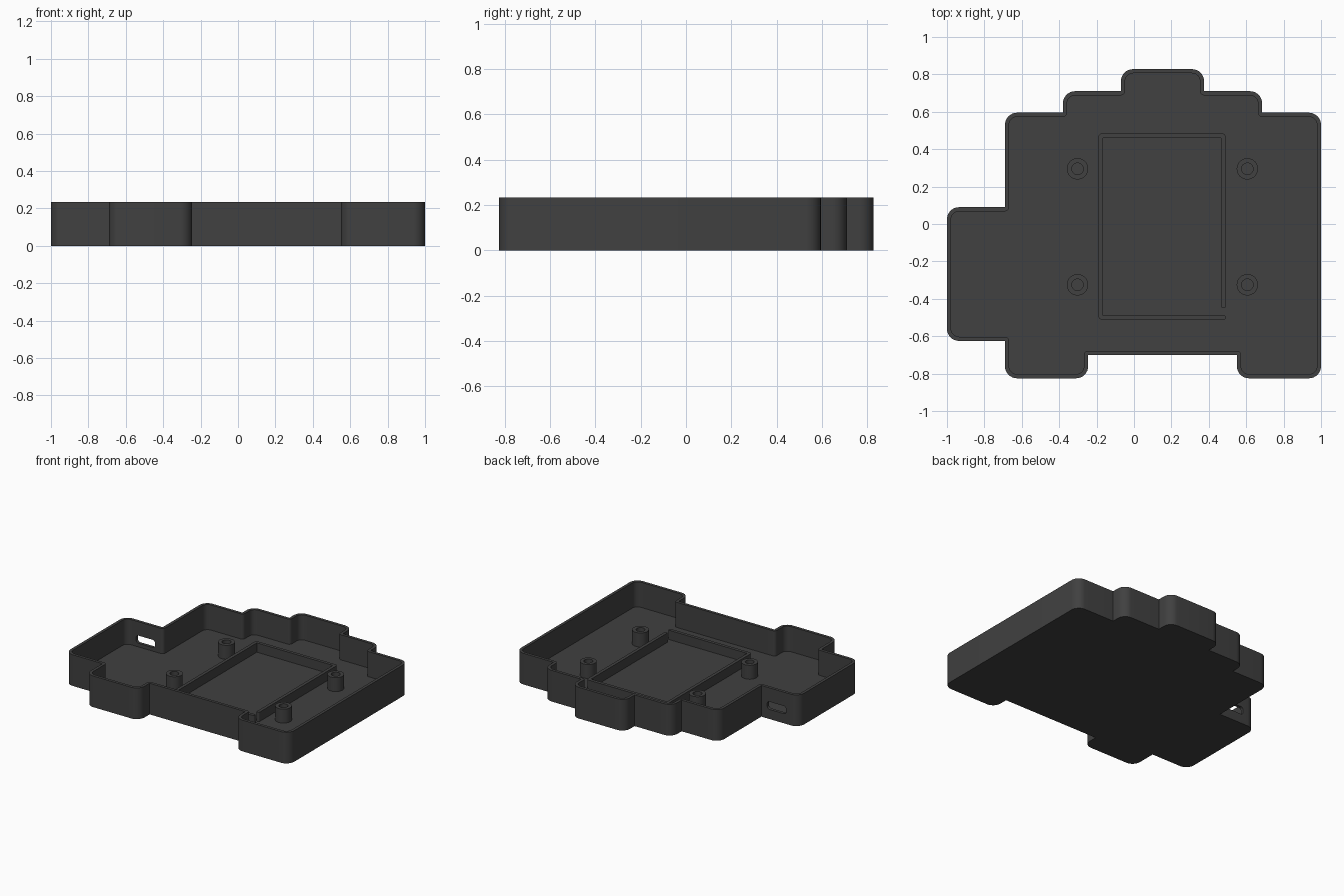
import bpy, bmesh, math
from mathutils import Vector

if "Cube" in bpy.data.objects:
    bpy.data.objects.remove(bpy.data.objects["Cube"])

HEIGHT, FLOOR, WALL = 0.234, 0.045, 0.022

mat = bpy.data.materials.new("charcoal_plastic")
mat.diffuse_color = (0.052, 0.052, 0.052, 1)
mat.use_nodes = True
mat.node_tree.nodes["Principled BSDF"].inputs["Base Color"].default_value = mat.diffuse_color


def rounded(points, radii, segs=8):
    """Outline with each corner replaced by an arc of segs + 1 points."""
    out, n = [], len(points)
    for i, (p, r) in enumerate(zip(points, radii)):
        p = Vector(p)
        a = (Vector(points[i - 1]) - p).normalized()
        b = (Vector(points[(i + 1) % n]) - p).normalized()
        centre = p + (a + b) * r
        for k in range(segs + 1):
            t = k / segs * math.pi / 2
            out.append(centre - b * r * math.cos(t) - a * r * math.sin(t))
    return out


def make_object(name, bm):
    bmesh.ops.remove_doubles(bm, verts=bm.verts, dist=1e-5)
    bmesh.ops.recalc_face_normals(bm, faces=bm.faces)
    me = bpy.data.meshes.new(name)
    bm.to_mesh(me)
    bm.free()
    me.materials.append(mat)
    ob = bpy.data.objects.new(name, me)
    bpy.context.collection.objects.link(ob)
    return ob


def loft(name, rings, caps=True):
    """Join (outline, z) rings in order; cap both ends or close the loop."""
    bm = bmesh.new()
    loops = [[bm.verts.new((p[0], p[1], z)) for p in o] for o, z in rings]
    pairs = list(zip(loops, loops[1:]))
    if not caps:
        pairs.append((loops[-1], loops[0]))
    for lo, hi in pairs:
        for i in range(len(lo)):
            j = (i + 1) % len(lo)
            bm.faces.new((lo[i], lo[j], hi[j], hi[i]))
    if caps:
        bm.faces.new(loops[0][::-1])
        bm.faces.new(loops[-1])
    return make_object(name, bm)


def smooth(ob):
    bpy.ops.object.select_all(action='DESELECT')
    ob.select_set(True)
    bpy.context.view_layer.objects.active = ob
    bpy.ops.object.shade_smooth_by_angle(angle=math.radians(35))


# Stepped tray outline, counter-clockwise
outline = [(-0.69, -0.825), (-0.245, -0.825), (-0.245, -0.70), (0.55, -0.70),
           (0.55, -0.825), (1, -0.825), (1, 0.595), (0.685, 0.595),
           (0.685, 0.71), (0.375, 0.71), (0.375, 0.828), (-0.07, 0.828),
           (-0.07, 0.71), (-0.38, 0.71), (-0.38, 0.595), (-0.69, 0.595),
           (-0.69, 0.09), (-1, 0.09), (-1, -0.625), (-0.69, -0.625)]
inner, r_out, r_in = [], [], []
for i, p in enumerate(outline):
    p = Vector(p)
    d1 = (p - Vector(outline[i - 1])).normalized()
    d2 = (Vector(outline[(i + 1) % len(outline)]) - p).normalized()
    convex = d1.cross(d2) > 0
    inner.append(p + WALL * Vector((-d1.y - d2.y, d1.x + d2.x)))
    r_out.append(0.065 if convex else 0)
    r_in.append(0.065 - WALL if convex else WALL)
outer_ring, inner_ring = rounded(outline, r_out), rounded(inner, r_in)

# Tray: floor and perimeter wall
tray = loft("tray", [(outer_ring, 0), (outer_ring, HEIGHT),
                     (inner_ring, HEIGHT), (inner_ring, FLOOR)])

# Cable slot through the wall of the side bay
slot = rounded([(-0.895, 0.072), (-0.738, 0.072), (-0.738, 0.13), (-0.895, 0.13)],
               [0.02] * 4)
cutter = loft("slot_cutter", [(slot, -0.2), (slot, -0.02)])
for v in cutter.data.vertices:              # stand the slot profile upright
    x, y, z = v.co
    v.co = (x, z + 0.19, y)
cutter.data.flip_normals()
cutter.hide_render = True
mod = tray.modifiers.new("slot", 'BOOLEAN')
mod.operation, mod.solver, mod.object = 'DIFFERENCE', 'EXACT', cutter
bpy.context.view_layer.objects.active = tray
bpy.ops.object.modifier_apply(modifier=mod.name)
bpy.data.objects.remove(cutter)
smooth(tray)

# Retaining ridge around the central bay, with a small gap at one corner
x0, x1, y0, y1, t = -0.19, 0.49, -0.512, 0.485, 0.024
ridge = [(x0, y0), (x1, y0), (x1, y0 + t), (x0 + t, y0 + t), (x0 + t, y1 - t),
         (x1 - t, y1 - t), (x1 - t, -0.45), (x1, -0.45), (x1, y1), (x0, y1)]
ridge_ring = rounded(ridge, [0.02, 0.009, 0.009, 0, 0, 0, 0.009, 0.009, 0.02, 0.02], 4)
smooth(loft("bay_ridge", [(ridge_ring, FLOOR - 0.01), (ridge_ring, FLOOR + 0.07)]))


# Hollow screw posts
def circle(cx, cy, r, n=32):
    return [(cx + r * math.cos(2 * math.pi * k / n),
             cy + r * math.sin(2 * math.pi * k / n)) for k in range(n)]


for px in (-0.302, 0.606):
    for py in (-0.325, 0.295):
        big, small = circle(px, py, 0.057), circle(px, py, 0.031)
        zs = (FLOOR - 0.01, FLOOR + 0.105)
        smooth(loft("screw_post", [(big, zs[0]), (big, zs[1]),
                                   (small, zs[1]), (small, zs[0])], caps=False))
